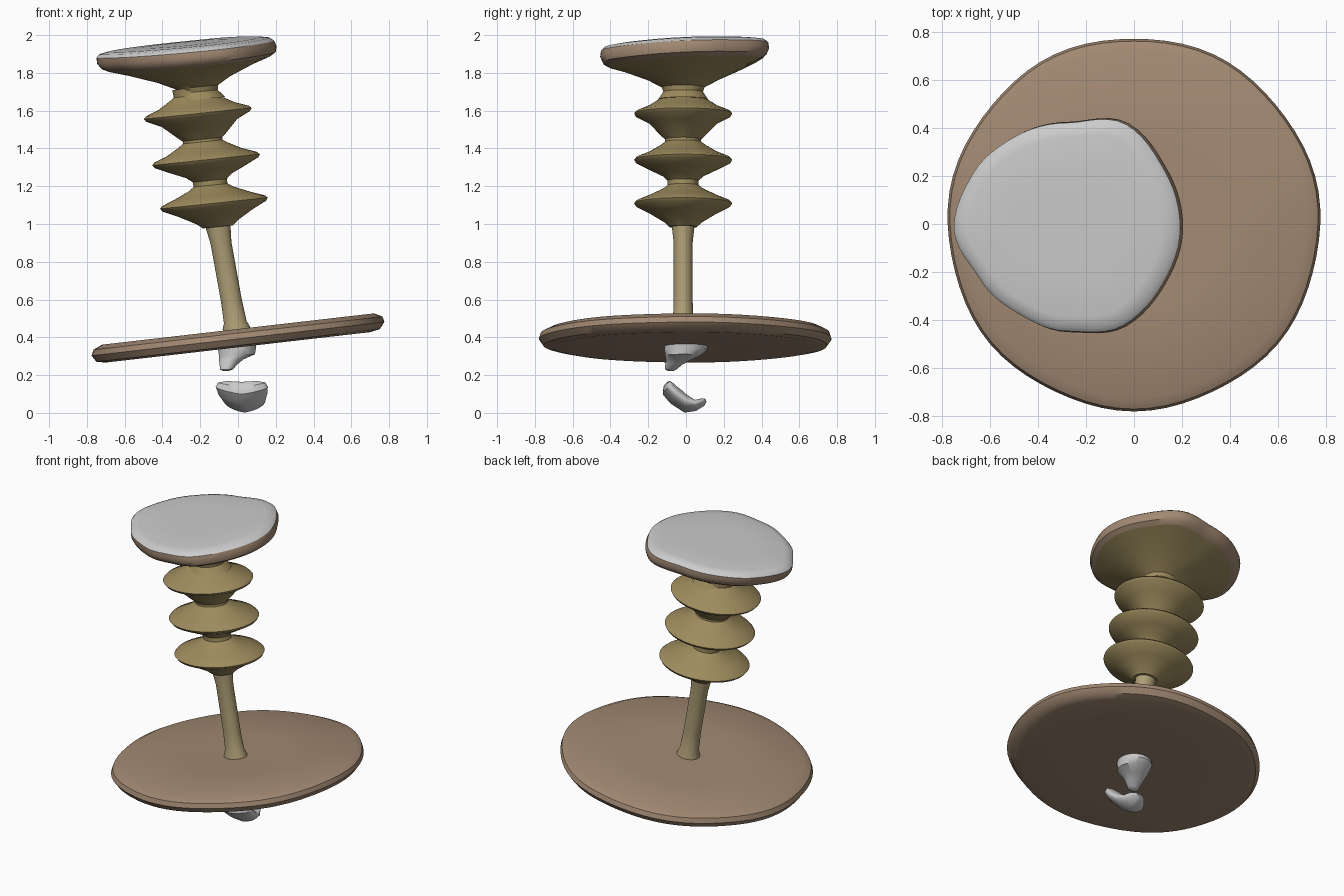
import bpy, bmesh, math

if "Cube" in bpy.data.objects:
    bpy.data.objects.remove(bpy.data.objects["Cube"])

N = 72


def material(name, rgb):
    m = bpy.data.materials.new(name)
    m.diffuse_color = (*rgb, 1)
    m.use_nodes = True
    m.node_tree.nodes["Principled BSDF"].inputs["Base Color"].default_value = m.diffuse_color
    return m


def skin(name, rings, mat=None, cap_start=True, cap_end=True):
    """Bridge a list of closed point rings and close the ends with a fan."""
    bm = bmesh.new()
    loops = [[bm.verts.new(p) for p in ring] for ring in rings]
    n = len(loops[0])
    for a, b in zip(loops, loops[1:]):
        for i in range(n):
            j = (i + 1) % n
            bm.faces.new((a[i], a[j], b[j], b[i]))
    for loop, wanted in ((loops[0], cap_start), (loops[-1], cap_end)):
        if wanted:
            c = bm.verts.new([sum(v.co[k] for v in loop) / n for k in range(3)])
            for i in range(n):
                bm.faces.new((loop[i], loop[(i + 1) % n], c))
    bmesh.ops.recalc_face_normals(bm, faces=bm.faces)
    me = bpy.data.meshes.new(name)
    bm.to_mesh(me)
    bm.free()
    me.shade_smooth()
    me.set_sharp_from_angle(angle=math.radians(40))
    if mat:
        me.materials.append(mat)
    ob = bpy.data.objects.new(name, me)
    bpy.context.collection.objects.link(ob)
    return ob


def tilted_ring(cx, cy, cz, radius, sx=0.105, sy=0.0, squash=1.0):
    """Ring whose plane is tilted; radius may be a function of the angle."""
    pts = []
    for i in range(N):
        a = 2 * math.pi * i / N
        r = radius(a) if callable(radius) else radius
        x, y = r * math.cos(a), r * math.sin(a) * squash
        pts.append((cx + x, cy + y, cz + x * sx + y * sy))
    return pts


def axis_x(z):
    """The spindle leans towards -x."""
    return -0.18 * (z - 0.4)


def spindle(name, profile, mat):
    return skin(name, [tilted_ring(axis_x(z), -0.015, z, r, squash=0.91)
                       for r, z in profile], mat)


brown = material("brown", (0.36, 0.25, 0.17))
gold = material("gold", (0.34, 0.26, 0.11))
pale_gold = material("pale_gold", (0.42, 0.34, 0.18))

# Large tilted base disc
disc = [(0.35, -0.043), (0.70, -0.05), (0.75, -0.04), (0.775, -0.005),
        (0.765, 0.025), (0.72, 0.047), (0.35, 0.043)]
skin("base_disc", [tilted_ring(0, 0, 0.397 + z, lambda a, r=r: r * (1 + 0.006 * math.sin(7 * a)),
                               sx=0.115) for r, z in disc], brown)

# Thin stem
spindle("stem", [(0.075, 0.41), (0.072, 0.45), (0.06, 0.48), (0.055, 0.60),
                 (0.055, 0.90), (0.065, 0.98), (0.07, 1.03)], pale_gold)

# Three flanged collars: lower cone, thin lip, upper cone, neck
for i, (zb, zt, ztop, rb, rt) in enumerate([(0.985, 1.105, 1.25, 0.08, 0.09),
                                            (1.23, 1.335, 1.48, 0.09, 0.105),
                                            (1.44, 1.58, 1.72, 0.095, 0.11)], 1):
    spindle(f"collar_{i}", [(rb, zb), (rb + 0.03, zb + 0.025), (0.20, zt - 0.045),
                            (0.275, zt - 0.01), (0.285, zt + 0.005), (0.272, zt + 0.018),
                            (0.20, zt + 0.045), (rt + 0.03, zt + 0.08),
                            (rt, zt + 0.1), (rt, ztop)], gold)

# Irregular rounded outline of the head, radius every 30 degrees
OUTLINE = [.475, .475, .50, .44, .44, .455, .475, .425, .415, .435, .475, .465]


def outline(a):
    t = a / (2 * math.pi) * 12
    i = int(t) % 12
    f = t - int(t)
    f = f * f * (3 - 2 * f)
    return OUTLINE[i] * (1 - f) + OUTLINE[(i + 1) % 12] * f


def head_ring(scale, z, blend):
    """blend 0 = circular funnel, 1 = irregular outline."""
    def rad(a):
        return scale * ((1 - blend) * 0.455 + blend * outline(a))
    return tilted_ring(-0.20 - 0.3 * (z - 1.66), -0.015, z, rad, sx=0.098, sy=0.045 * blend)


# Funnel under the head, its rim and the grey top plate
skin("head_funnel", [head_ring(*p) for p in
                     [(0.29, 1.66, 0), (0.23, 1.70, 0), (0.25, 1.725, 0), (0.42, 1.765, 0.1),
                      (0.70, 1.815, 0.5), (0.90, 1.847, 1)]], gold, cap_end=False)
skin("head_rim", [head_ring(*p) for p in
                  [(0.90, 1.847, 1), (0.97, 1.865, 1), (1.0, 1.895, 1), (0.99, 1.925, 1)]],
     brown, False, False)
skin("head_top_plate", [head_ring(*p) for p in
                        [(0.99, 1.925, 1), (0.95, 1.942, 1), (0.85, 1.95, 1), (0.5, 1.953, 1)]],
     None, cap_start=False)

# Grey nub hanging under the disc
nub = [(0, 0, .38, .10, .11), (-.005, 0, .335, .10, .115), (-.005, -.015, .305, .095, .095),
       (-.035, -.04, .28, .065, .065), (-.05, -.065, .255, .047, .045),
       (-.06, -.08, .23, .035, .03), (-.06, -.08, .222, .015, .015)]
skin("under_nub", [tilted_ring(x, y, z, rx, sx=0.06, squash=ry / rx) for x, y, z, rx, ry in nub])

# Loose curved grey lump at the bottom: x, y, z, half width, half thickness, section angle
lump = [(.02, -.09, .160, .08, .012, 10), (.02, -.09, .145, .125, .03, 10),
        (.02, -.085, .12, .138, .042, 25), (.025, -.05, .085, .13, .045, 45),
        (.035, 0, .05, .11, .045, 80), (.045, .05, .042, .085, .028, 95),
        (.05, .09, .06, .055, .02, 110), (.05, .105, .07, .025, .008, 110)]
rings = []
for x, y, z, w, t, deg in lump:
    d = math.radians(deg)
    ring = []
    for i in range(32):
        a = 2 * math.pi * i / 32
        dx, s = w * math.cos(a), t * math.sin(a)
        lift = 0.16 * abs(dx)
        ring.append((x + dx, y + s * math.cos(d), z + s * math.sin(d) + lift - 0.004))
    rings.append(ring)
skin("bottom_lump", rings)
